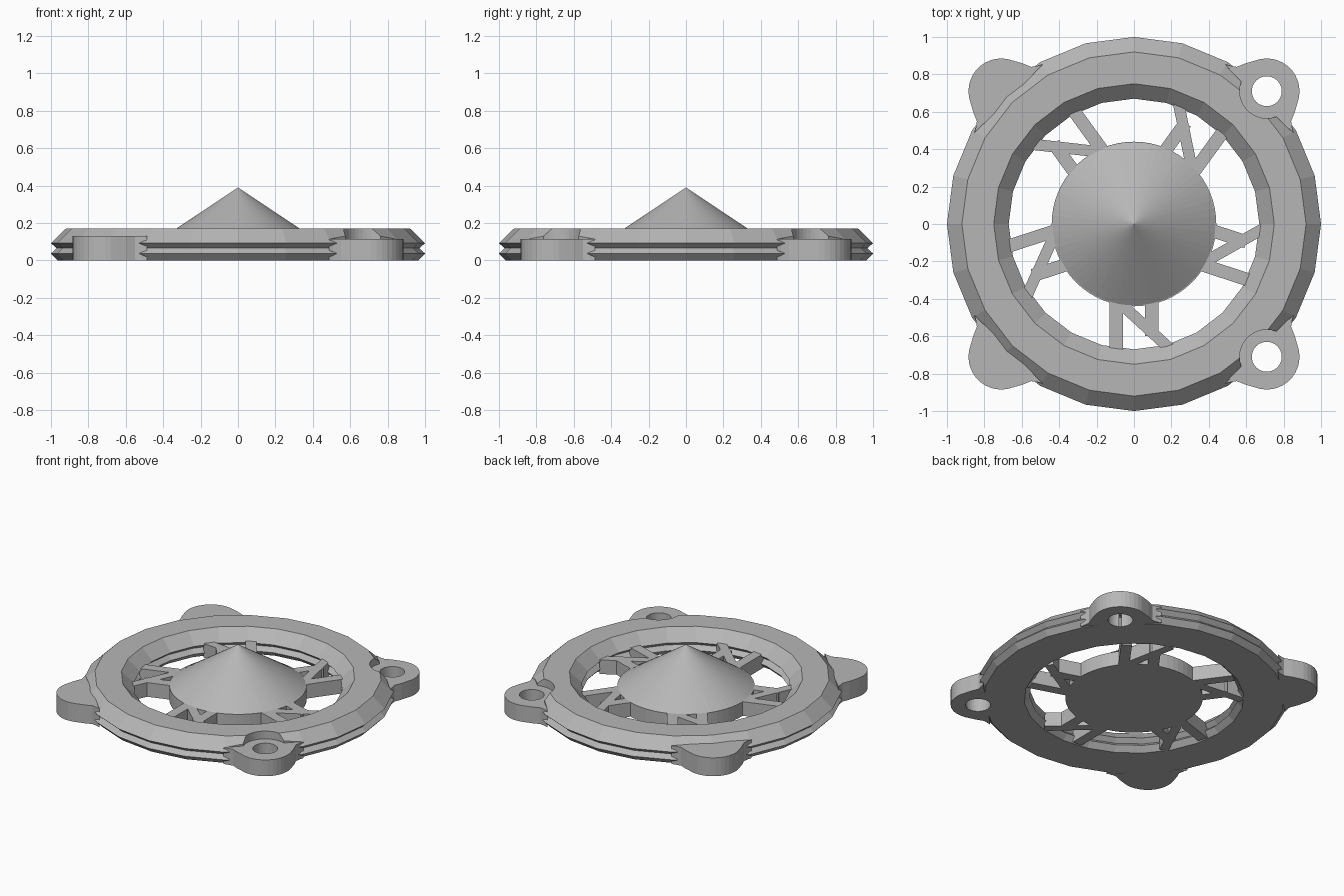
import bpy
import bmesh
from math import cos, sin, pi, radians
from mathutils import Matrix

cube = bpy.data.objects.get("Cube")
if cube:
    bpy.data.objects.remove(cube)

# One grey for the whole part
grey = bpy.data.materials.new("light_grey")
grey.use_nodes = True
COLOUR = (0.47, 0.47, 0.47, 1)
grey.diffuse_color = COLOUR
grey.node_tree.nodes["Principled BSDF"].inputs["Base Color"].default_value = COLOUR


def finish(name, bm):
    bmesh.ops.recalc_face_normals(bm, faces=bm.faces)
    mesh = bpy.data.meshes.new(name)
    bm.to_mesh(mesh)
    bm.free()
    mesh.materials.append(grey)
    ob = bpy.data.objects.new(name, mesh)
    bpy.context.collection.objects.link(ob)
    return ob


def prism(name, outline, z0, z1, matrix=Matrix()):
    """Extrude a closed outline from z0 to z1."""
    bm = bmesh.new()
    face = bm.faces.new([bm.verts.new((x, y, z0)) for x, y in outline])
    out = bmesh.ops.extrude_face_region(bm, geom=[face])
    top = [v for v in out["geom"] if isinstance(v, bmesh.types.BMVert)]
    bmesh.ops.translate(bm, verts=top, vec=(0, 0, z1 - z0))
    bm.transform(matrix)
    return finish(name, bm)


def lathe(name, profile, sides):
    """Spin a closed (radius, height) profile around z."""
    bm = bmesh.new()
    rings = [[bm.verts.new((r * cos(2 * pi * i / sides), r * sin(2 * pi * i / sides), z))
              for r, z in profile] for i in range(sides)]
    n = len(profile)
    for i in range(sides):
        a, b = rings[i], rings[(i + 1) % sides]
        for j in range(n):
            k = (j + 1) % n
            bm.faces.new((a[j], b[j], b[k], a[k]))
    return finish(name, bm)


def circle(radius, n):
    return [(radius * cos(2 * pi * i / n), radius * sin(2 * pi * i / n)) for i in range(n)]


def combine(target, tool, operation):
    mod = target.modifiers.new("combine", "BOOLEAN")
    mod.operation = operation
    mod.solver = "EXACT"
    mod.object = tool
    bpy.context.view_layer.objects.active = target
    bpy.ops.object.modifier_apply(modifier=mod.name)
    bpy.data.objects.remove(tool)


# Ring with grooved inner and outer walls
half = [(0.085, 0.17), (0.165, 0.092), (0.135, 0.065), (0.165, 0.037), (0.13, 0)]
MID = 0.835
profile = [(MID + w, z) for w, z in half] + [(MID - w, z) for w, z in reversed(half)]
ring = lathe("outer_ring", profile, 24)

# Corner lugs: rounded end, flared foot, screw recess and hole
LUG = 0.175
foot = [(0.028, 0.184), (-0.021, 0.205), (-0.046, 0.24), (-0.056, 0.26), (-0.058, 0.12)]
arc = [(LUG * cos(radians(a)), LUG * sin(radians(a))) for a in range(-65, 66, 10)]
inner = [(0.135 * cos(radians(a)), 0.135 * sin(radians(a))) for a in range(120, 241, 10)]
lug_outline = arc + foot + inner + [(u, -v) for u, v in reversed(foot)]
for quarter in range(4):
    place = Matrix.Rotation(radians(45 + 90 * quarter), 4, "Z") @ Matrix.Translation((1.004, 0, 0))
    combine(ring, prism("lug", lug_outline, 0, 0.13, place), "UNION")
    combine(ring, prism("recess", circle(0.145, 40), 0.115, 0.3, place), "DIFFERENCE")
    flare = [(-0.06, -0.3), (0.3, -0.3), (0.3, 0.3), (-0.06, 0.3)]
    combine(ring, prism("flare_cut", flare, 0.115, 0.3, place), "DIFFERENCE")
    combine(ring, prism("hole", circle(0.08, 32), -0.1, 0.3, place), "DIFFERENCE")

# Hub disc and cone cap
HUB_TOP = 0.1
prism("hub", circle(0.44, 64), 0, HUB_TOP)
bm = bmesh.new()
bmesh.ops.create_cone(bm, cap_ends=True, segments=64, radius1=0.435, radius2=0, depth=0.29,
                      matrix=Matrix.Translation((0, 0, HUB_TOP + 0.145)))
finish("cone_cap", bm)


# Five spoke groups: two parallel bars and a diagonal brace
def bar(name, start, end, width, turn):
    dx, dy = end[0] - start[0], end[1] - start[1]
    length = (dx * dx + dy * dy) ** 0.5
    ox, oy = -dy / length * width / 2, dx / length * width / 2
    outline = [(start[0] + ox, start[1] + oy), (start[0] - ox, start[1] - oy),
               (end[0] - ox, end[1] - oy), (end[0] + ox, end[1] + oy)]
    prism(name, outline, 0, HUB_TOP, turn)


for i in range(5):
    turn = Matrix.Rotation(radians(72 * i), 4, "Z")
    bar(f"left_spoke_{i}", (-0.095, -0.4), (-0.095, -0.68), 0.07, turn)
    bar(f"right_spoke_{i}", (0.095, -0.4), (0.095, -0.6), 0.07, turn)
    bar(f"brace_{i}", (-0.1, -0.4), (0.19, -0.665), 0.06, turn)
